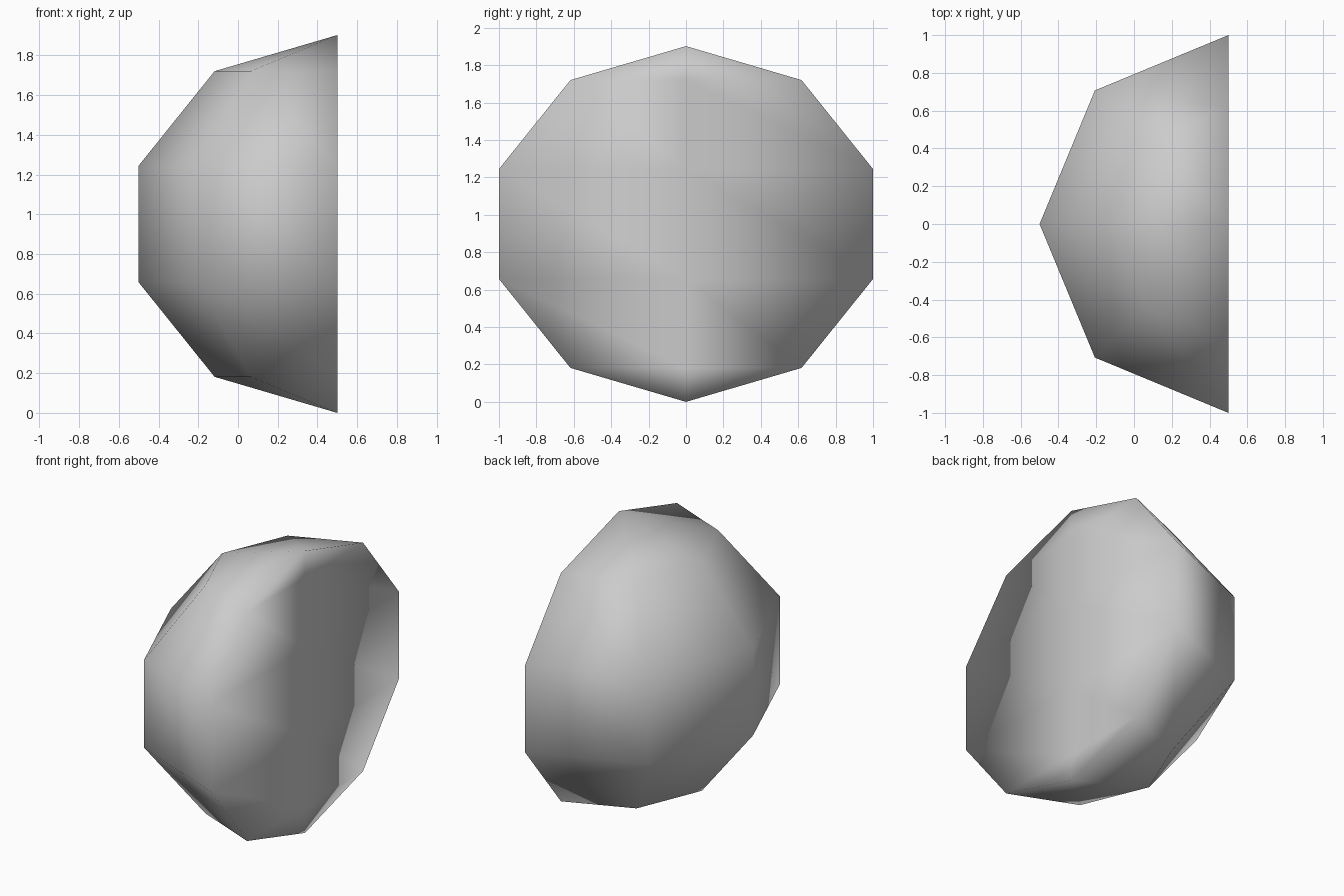
import bpy, bmesh, math

cube = bpy.data.objects.get("Cube")
if cube:
    bpy.data.objects.remove(cube, do_unlink=True)

# Plain grey material
GREY = (0.6, 0.6, 0.6, 1.0)
mat = bpy.data.materials.new("light_grey")
mat.use_nodes = True
mat.diffuse_color = GREY
mat.node_tree.nodes["Principled BSDF"].inputs["Base Color"].default_value = GREY

HALF_HEIGHT = 0.951   # pole to middle
FLAT_X = 0.5          # plane of the flat side
BANDS = 5             # bands from pole to pole

# Directions of the columns: five round the dome, one down the flat side
columns = [(math.cos(math.radians(a)), math.sin(math.radians(a)))
           for a in range(90, 271, 45)] + [(0.0, 0.0)]

bm = bmesh.new()
top = bm.verts.new((FLAT_X, 0, 2 * HALF_HEIGHT))
bottom = bm.verts.new((FLAT_X, 0, 0))

# Horizontal rings, from the top down
widest = math.sin(math.pi * 2 / BANDS)
rings = []
for i in range(1, BANDS):
    angle = math.pi * i / BANDS
    r = math.sin(angle) / widest
    z = HALF_HEIGHT * (1 + math.cos(angle))
    rings.append([bm.verts.new((FLAT_X + r * cx, r * cy, z)) for cx, cy in columns])

# Skin between the rings and out to the poles
n = len(columns)
for j in range(n):
    k = (j + 1) % n
    bm.faces.new((top, rings[0][j], rings[0][k]))
    bm.faces.new((bottom, rings[-1][k], rings[-1][j]))
    for upper, lower in zip(rings, rings[1:]):
        bm.faces.new((upper[j], lower[j], lower[k], upper[k]))

bmesh.ops.recalc_face_normals(bm, faces=bm.faces)
for f in bm.faces:
    f.smooth = True

mesh = bpy.data.meshes.new("half_ball")
bm.to_mesh(mesh)
bm.free()
mesh.materials.append(mat)
half_ball = bpy.data.objects.new("half_ball", mesh)
bpy.context.collection.objects.link(half_ball)
